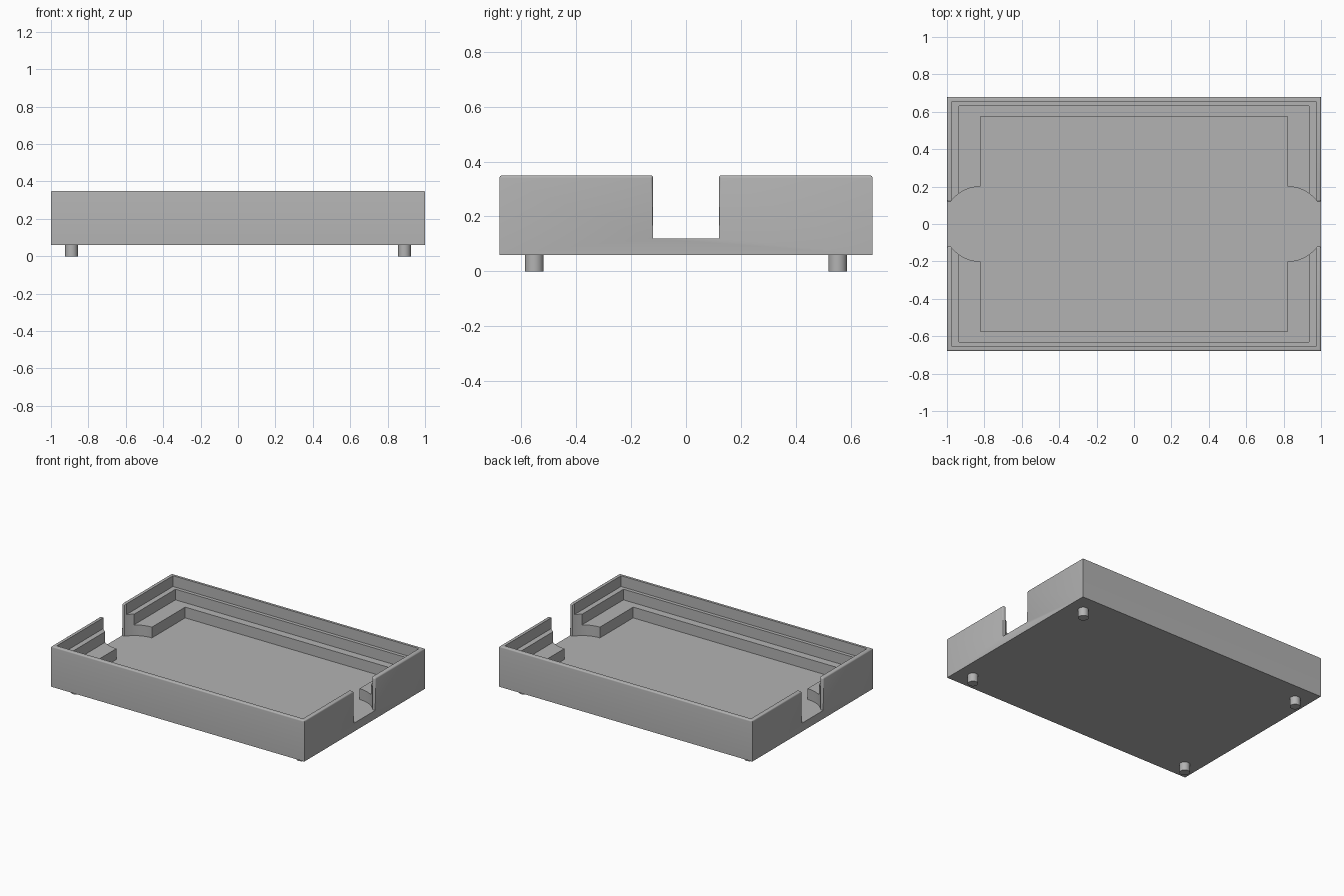
import bpy, bmesh, math

if "Cube" in bpy.data.objects:
    bpy.data.objects.remove(bpy.data.objects["Cube"], do_unlink=True)

HX, HY = 1.0, 0.68            # outer half sizes
BASE, FLOOR, TOP = 0.06, 0.12, 0.35
GAP, ROUND = 0.12, 0.2        # end opening half width, finger recess radius

grey = bpy.data.materials.new("plain grey")
grey.use_nodes = True
grey.diffuse_color = (0.45, 0.45, 0.45, 1)
grey.node_tree.nodes["Principled BSDF"].inputs["Base Color"].default_value = grey.diffuse_color


def prism(name, points, z0, z1):
    """Extrude a flat outline between two heights."""
    bm = bmesh.new()
    face = bm.faces.new([bm.verts.new((x, y, z0)) for x, y in points])
    top = bmesh.ops.extrude_face_region(bm, geom=[face], use_keep_orig=True)["geom"]
    bmesh.ops.translate(bm, vec=(0, 0, z1 - z0),
                        verts=[v for v in top if isinstance(v, bmesh.types.BMVert)])
    bmesh.ops.recalc_face_normals(bm, faces=bm.faces)
    mesh = bpy.data.meshes.new(name)
    bm.to_mesh(mesh)
    bm.free()
    mesh.materials.append(grey)
    obj = bpy.data.objects.new(name, mesh)
    bpy.context.collection.objects.link(obj)
    return obj


def rect(hx, hy):
    return [(-hx, -hy), (hx, -hy), (hx, hy), (-hx, hy)]


def carve(target, cutter):
    """Subtract the cutter and remove it."""
    mod = target.modifiers.new("carve", 'BOOLEAN')
    mod.object, mod.operation, mod.solver = cutter, 'DIFFERENCE', 'EXACT'
    bpy.context.view_layer.update()
    mesh = bpy.data.meshes.new_from_object(
        target.evaluated_get(bpy.context.evaluated_depsgraph_get()))
    target.modifiers.clear()
    target.data = mesh
    bpy.data.objects.remove(cutter, do_unlink=True)


# Tray body with a stepped cavity
tray = prism("tray", rect(HX, HY), BASE, TOP)
for hx, hy, z in ((0.972, 0.655, 0.273), (0.935, 0.63, 0.197), (0.82, 0.575, FLOOR)):
    carve(tray, prism("cavity_cutter", rect(hx, hy), z, TOP + 0.1))

# Openings in both ends, widening into round finger recesses
start = math.asin(GAP / ROUND)
steps = 48
arc = [start + (2 * math.pi - 2 * start) * i / steps for i in range(steps + 1)]
for side in (1, -1):
    outline = [(1.1, -GAP), (1.1, GAP)]
    outline += [(0.82 + ROUND * math.cos(a), ROUND * math.sin(a)) for a in arc]
    carve(tray, prism("opening_cutter", [(side * x, y) for x, y in outline], FLOOR, TOP + 0.1))

# Round the outer rim and the edges of the openings
bm = bmesh.new()
bm.from_mesh(tray.data)
bmesh.ops.remove_doubles(bm, verts=bm.verts, dist=1e-4)
bmesh.ops.dissolve_limit(bm, angle_limit=0.01, verts=bm.verts, edges=bm.edges)


def rounded(edge):
    a, b = (v.co for v in edge.verts)
    mid = (a + b) / 2
    if min(a.z, b.z) > TOP - 0.001:
        outer = abs(mid.x) > HX - 0.001 or abs(mid.y) > HY - 0.001
        return outer or abs(mid.y) < GAP + 0.001
    at_opening = abs(mid.x) > HX - 0.001 and abs(abs(mid.y) - GAP) < 0.001
    return at_opening and abs(a.z - b.z) > 0.1


bmesh.ops.bevel(bm, geom=[e for e in bm.edges if rounded(e)], offset=0.014,
                segments=4, profile=0.5, affect='EDGES', clamp_overlap=True)
bm.to_mesh(tray.data)
bm.free()

# Four round feet
feet = []
for x, sx in ((0.89, "left"), (-0.89, "right")):
    for y, sy in ((-0.553, "front"), (0.553, "back")):
        ring = [(x + 0.034 * math.cos(math.tau * i / 32), y + 0.034 * math.sin(math.tau * i / 32))
                for i in range(32)]
        feet.append(prism(f"{sy}_{sx}_foot", ring, 0, BASE + 0.01))

# Smooth the curves, keep the corners sharp
bpy.context.view_layer.update()
bpy.ops.object.select_all(action='DESELECT')
for obj in [tray] + feet:
    obj.select_set(True)
bpy.context.view_layer.objects.active = tray
bpy.ops.object.shade_smooth_by_angle(angle=math.radians(30))
